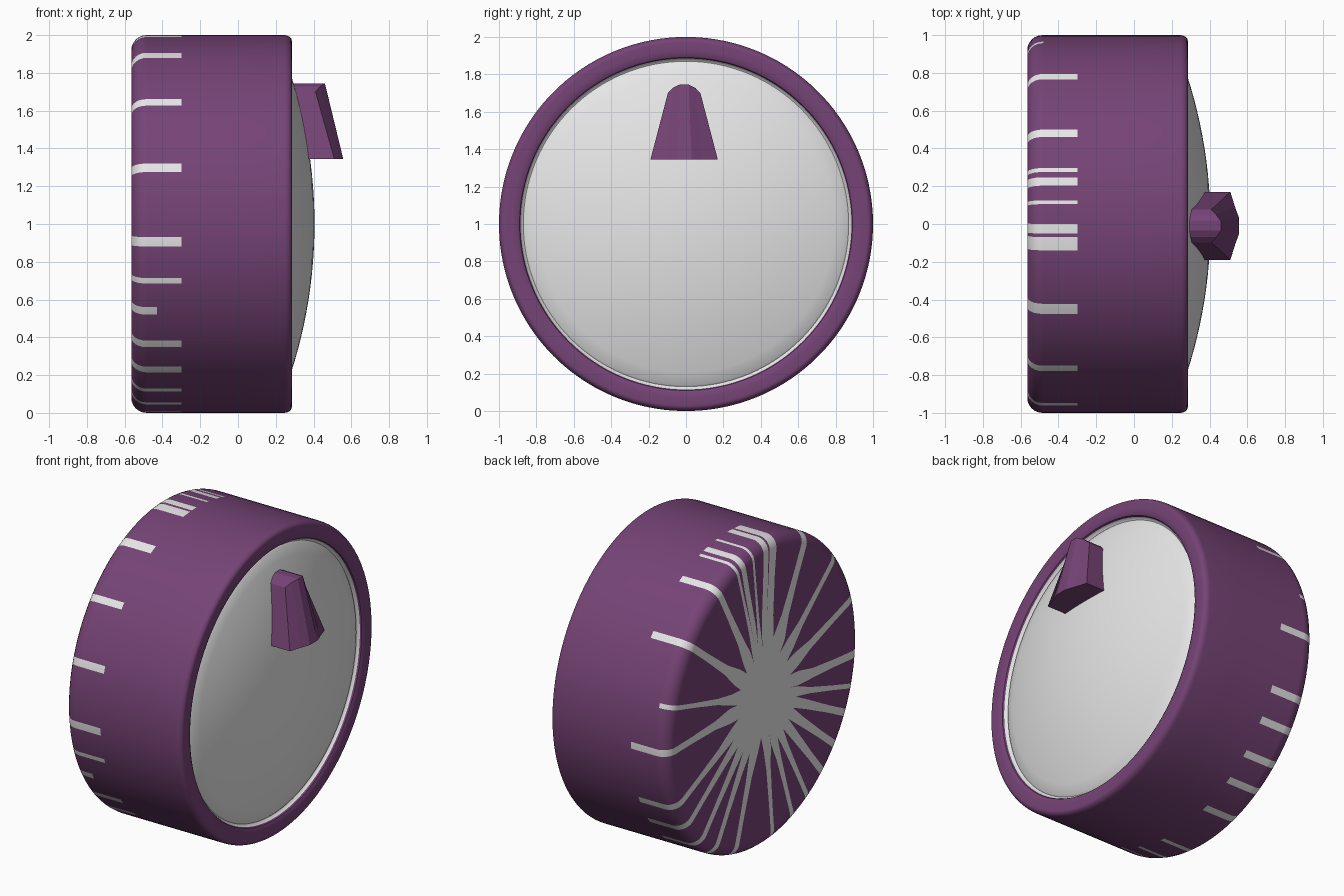
import bpy, bmesh
from math import radians, degrees, cos, sin, pi, sqrt, ceil

if "Cube" in bpy.data.objects:
    bpy.data.objects.remove(bpy.data.objects["Cube"])


def material(name, rgb):
    m = bpy.data.materials.new(name)
    m.use_nodes = True
    m.diffuse_color = (*rgb, 1)
    bsdf = next(n for n in m.node_tree.nodes if n.type == "BSDF_PRINCIPLED")
    bsdf.inputs["Base Color"].default_value = (*rgb, 1)
    return m


purple = material("purple", (0.18, 0.057, 0.18))
white = material("white", (0.8, 0.8, 0.8))


def finish(bm, name, mats, smooth=True):
    bmesh.ops.remove_doubles(bm, verts=bm.verts[:], dist=0.0001)
    bmesh.ops.recalc_face_normals(bm, faces=bm.faces[:])
    mesh = bpy.data.meshes.new(name)
    bm.to_mesh(mesh)
    bm.free()
    obj = bpy.data.objects.new(name, mesh)
    bpy.context.collection.objects.link(obj)
    for m in mats:
        mesh.materials.append(m)
    if smooth:
        bpy.ops.object.select_all(action="DESELECT")
        obj.select_set(True)
        bpy.context.view_layer.objects.active = obj
        bpy.ops.object.shade_smooth_by_angle(angle=radians(35))
    return obj


def point(x, r, a):
    return (x, r * cos(a), 1 + r * sin(a))


# Painted rays: angle in degrees and width on the rim
rays = [(-1, .045), (16, .03), (38.7, .045), (61.3, .045), (73.4, .022),
        (77, .045), (83.4, .02), (91.4, .05), (96, .07), (116.7, .06),
        (139.9, .045), (162.7, .047), (185.4, .05), (197.5, .03), (207.4, .045),
        (219.4, .045), (230.4, .047), (241.6, .035), (251.8, .035), (264.5, .035),
        (287.5, .045), (301, .045), (312, .045), (324.7, .045), (336, .045)]
short_rays = {1: -.48, 14: -.43}
count = len(rays)
angles = [radians(a) for a, w in rays]
gaps = [(angles[(i + 1) % count] - angles[i]) % (2 * pi) for i in range(count)]

# Body profile as (x, radius, ray flare), from the back centre to the inner lip
BACK, END, BEVEL = -.565, -.30, .08
profile = [(BACK, .27, 99), (BACK, .36, 2.2), (BACK, .5, 1.3),
           (BACK, .75, 1), (BACK, .9, 1)]
for k in range(7):
    t = k / 6 * pi / 2
    profile.append((BACK + BEVEL * (1 - cos(t)), 1 - BEVEL * (1 - sin(t)), 1))
profile += [(x, 1, 1) for x in (-.48, -.43, END, 0, .245)]
for k in range(1, 7):
    t = k / 6 * pi / 2
    profile.append((.245 + .04 * sin(t), .97 + .03 * cos(t), 1))
profile += [(.285, .93, 1), (.283, .905, 1), (.275, .89, 1), (.255, .882, 1), (.2, .88, 1)]


def ring_angles(r, flare):
    """Angles around one ring, with the ray each column belongs to (or None)."""
    out = []
    for i in range(count):
        nxt = (i + 1) % count
        half = rays[i][1] / 2 * flare / r
        half_next = rays[nxt][1] / 2 * flare / r
        lo = min(half, gaps[i - 1] / 2)
        hi = min(half, gaps[i] / 2)
        start = angles[i] + hi
        stop = angles[i] + gaps[i] - min(half_next, gaps[i] / 2)
        out += [(angles[i] - lo, i), (angles[i], i)]
        steps = max(1, ceil(degrees(gaps[i]) / 3.5))
        out += [(start + (stop - start) * s / steps, None) for s in range(steps)]
    return out


# Body: a lathed drum with the rays cut into its back and side
bm = bmesh.new()
rings = []
for x, r, flare in profile:
    rings.append([(bm.verts.new(point(x, r, a)), ray) for a, ray in ring_angles(r, flare)])
bm.faces.new([v for v, ray in rings[0]]).material_index = 1
for j in range(len(rings) - 1):
    a, b = rings[j], rings[j + 1]
    for k in range(len(a)):
        n = (k + 1) % len(a)
        face = bm.faces.new((a[k][0], a[n][0], b[n][0], b[k][0]))
        ray = a[k][1]
        if ray is not None and profile[j + 1][0] <= short_rays.get(ray, END) + .001:
            face.material_index = 1
finish(bm, "drum_body", [purple, white])

# Domed face with a curled edge inside the lip
bm = bmesh.new()
R = 2.56
dome = [(.265, .885), (.253, .879), (.248, .87)]
for k in range(13):
    r = .86 * (1 - k / 13)
    dome.append((.405 - R + sqrt(R * R - r * r), r))
SEGMENTS = 128
rows = [[bm.verts.new(point(x, r, 2 * pi * k / SEGMENTS)) for k in range(SEGMENTS)]
        for x, r in dome]
for a, b in zip(rows, rows[1:]):
    for k in range(SEGMENTS):
        n = (k + 1) % SEGMENTS
        bm.faces.new((a[k], a[n], b[n], b[k]))
tip = bm.verts.new((.405, 0, 1))
for k in range(SEGMENTS):
    bm.faces.new((rows[-1][k], rows[-1][(k + 1) % SEGMENTS], tip))
finish(bm, "domed_face", [white])

# Pointer: a faceted wedge, narrow and rounded on top, wide and flat below
half_low = [(-.18, .51), (-.10, .535), (-.04, .557)]
half_high = [(-.087, .41, 1.70), (-.06, .435, 1.728), (-.025, .46, 1.745)]
low = half_low + [(-y, x) for y, x in reversed(half_low)]
high = half_high + [(-y, x, z) for y, x, z in reversed(half_high)]
bm = bmesh.new()
Y, DEEP = -.01, .27
front_low = [bm.verts.new((x, y + Y, 1.345)) for y, x in low]
front_high = [bm.verts.new((x, y + Y, z)) for y, x, z in high]
back_low = [bm.verts.new((DEEP, y + Y, 1.345)) for y, x in low]
back_high = [bm.verts.new((DEEP, y + Y, z)) for y, x, z in high]
loops = [front_low, front_high, back_high, back_low]
for a, b in zip(loops, loops[1:] + loops[:1]):
    for k in range(len(a) - 1):
        bm.faces.new((a[k], a[k + 1], b[k + 1], b[k]))
for k in (0, -1):
    bm.faces.new([loop[k] for loop in loops])
finish(bm, "pointer", [purple], smooth=False)
